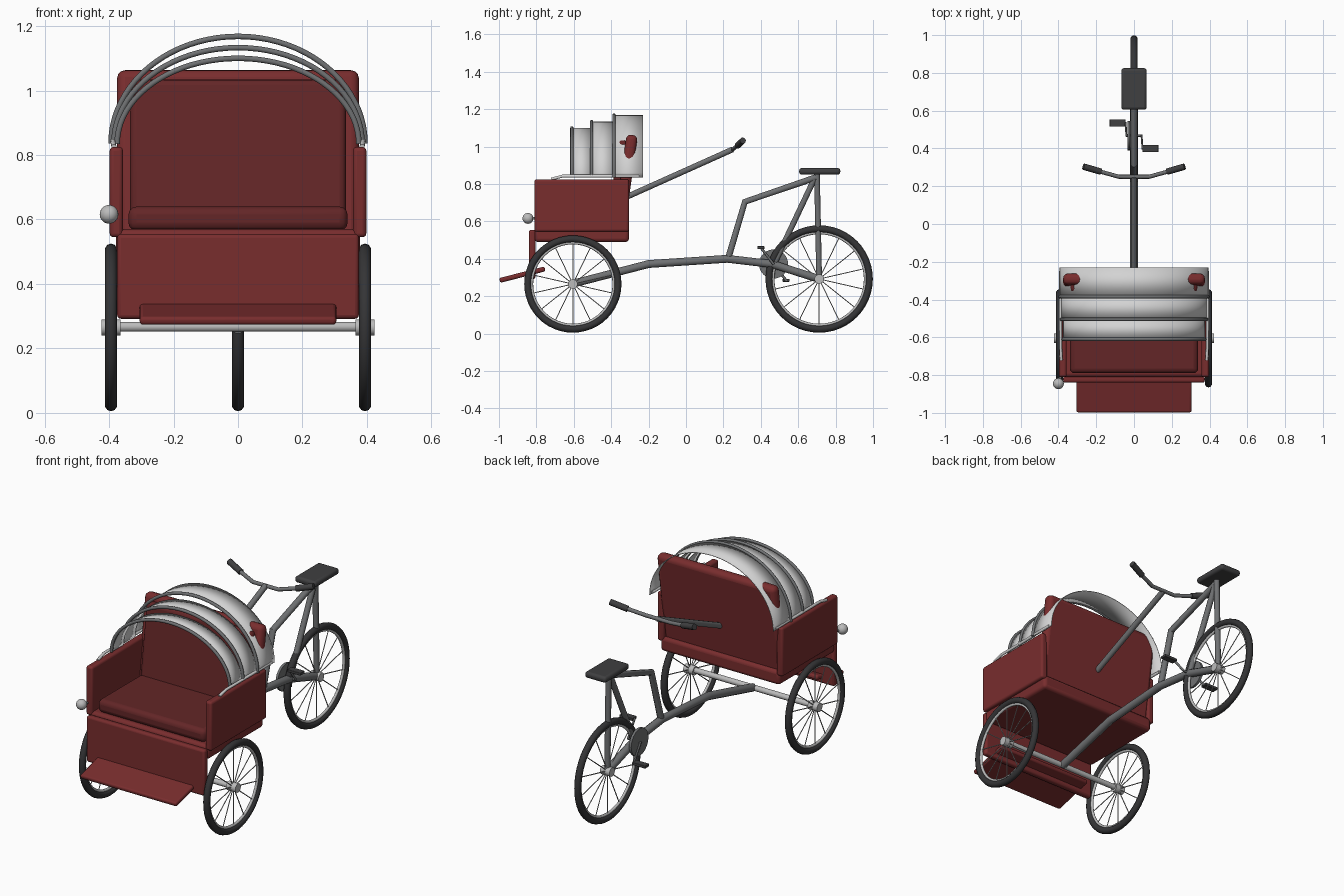
import bpy, math
from mathutils import Vector

if "Cube" in bpy.data.objects:
    bpy.data.objects.remove(bpy.data.objects["Cube"])


def material(name, rgb):
    m = bpy.data.materials.new(name)
    m.diffuse_color = (*rgb, 1)
    m.use_nodes = True
    m.node_tree.nodes["Principled BSDF"].inputs["Base Color"].default_value = m.diffuse_color
    return m


RED = material("red paint", (0.19, 0.026, 0.027))
MAROON = material("maroon upholstery", (0.125, 0.019, 0.02))
CLOTH = material("pale canopy", (0.65, 0.65, 0.65))
STEEL = material("grey steel", (0.16, 0.165, 0.17))
CHROME = material("light metal", (0.5, 0.5, 0.5))
RUBBER = material("black rubber", (0.035, 0.035, 0.037))
PAD = material("dark pad", (0.05, 0.05, 0.052))


def finish(ob, name, mat, smooth=True):
    ob.name = name
    ob.data.materials.clear()
    ob.data.materials.append(mat)
    if smooth:
        bpy.ops.object.select_all(action='DESELECT')
        ob.select_set(True)
        bpy.context.view_layer.objects.active = ob
        bpy.ops.object.shade_smooth_by_angle(angle=math.radians(40))
    return ob


def box(name, lo, hi, mat, bevel=0.012, tilt=0.0):
    """Rounded box between two corners, tilted about x through its centre."""
    lo, hi = Vector(lo), Vector(hi)
    bpy.ops.mesh.primitive_cube_add(size=1)
    ob = bpy.context.object
    for v in ob.data.vertices:
        v.co = Vector(a * b for a, b in zip(v.co, hi - lo))
    ob.location = (lo + hi) / 2
    ob.rotation_euler.x = tilt
    if bevel:
        mod = ob.modifiers.new("rounding", 'BEVEL')
        mod.width, mod.segments = bevel, 3
    return finish(ob, name, mat)


def tube(name, paths, radius, mat, sides=3):
    """Mesh tubes swept along one or more point paths."""
    cu = bpy.data.curves.new(name, 'CURVE')
    cu.dimensions = '3D'
    cu.bevel_depth, cu.bevel_resolution = radius, sides
    cu.use_fill_caps = True
    for path in paths:
        sp = cu.splines.new('POLY')
        sp.points.add(len(path) - 1)
        for p, co in zip(sp.points, path):
            p.co = (*co, 1)
    tmp = bpy.data.objects.new(name + "_path", cu)
    bpy.context.collection.objects.link(tmp)
    deps = bpy.context.evaluated_depsgraph_get()
    me = bpy.data.meshes.new_from_object(tmp.evaluated_get(deps))
    bpy.data.objects.remove(tmp)
    ob = bpy.data.objects.new(name, me)
    bpy.context.collection.objects.link(ob)
    return finish(ob, name, mat)


def ring(name, centre, major, minor, mat):
    bpy.ops.mesh.primitive_torus_add(location=centre, rotation=(0, math.pi / 2, 0),
                                     major_radius=major, minor_radius=minor,
                                     major_segments=48, minor_segments=10)
    return finish(bpy.context.object, name, mat)


def disc(name, centre, radius, width, mat):
    bpy.ops.mesh.primitive_cylinder_add(vertices=24, radius=radius, depth=width,
                                        location=centre, rotation=(0, math.pi / 2, 0))
    return finish(bpy.context.object, name, mat)


def wheel(name, x, y, z, r):
    ring(name + "_tyre", (x, y, z), r - 0.019, 0.019, RUBBER)
    ring(name + "_rim", (x, y, z), r - 0.04, 0.008, CHROME)
    disc(name + "_hub", (x, y, z), 0.025, 0.06, CHROME)
    spokes = []
    for i in range(14):
        a = 2 * math.pi * i / 14
        d = Vector((0, math.sin(a), math.cos(a)))
        c = Vector((x, y, z))
        spokes.append([c + d * 0.02, c + d * (r - 0.04)])
    tube(name + "_spokes", spokes, 0.0028, CHROME, 1)


# Wheels and front axle
for side, tag in ((-1, "left"), (1, "right")):
    wheel("front_wheel_" + tag, side * 0.394, -0.605, 0.265, 0.26)
wheel("rear_wheel", 0, 0.712, 0.292, 0.287)
tube("front_axle", [[(-0.42, -0.605, 0.267), (0.42, -0.605, 0.267)]], 0.016, CHROME)

# Passenger tub
box("tub_floor", (-0.378, -0.81, 0.49), (0.378, -0.305, 0.57), RED, 0.018)
box("front_apron", (-0.375, -0.84, 0.292), (0.375, -0.805, 0.555), RED)
box("footboard", (-0.305, -1.0, 0.302), (0.305, -0.75, 0.328), RED, 0.01, 0.25)
for side, tag in ((-1, "left"), (1, "right")):
    xs = sorted((side * 0.357, side * 0.398))
    box("side_panel_" + tag, (xs[0], -0.81, 0.545), (xs[1], -0.305, 0.825), RED)
    tube("canopy_rail_" + tag, [[(side * 0.385, -0.72, 0.826), (side * 0.388, -0.66, 0.842),
                                 (side * 0.39, -0.25, 0.842)]], 0.008, CLOTH)

# Seat and reclined back
box("backrest", (-0.375, -0.355, 0.53), (0.375, -0.295, 1.065), RED, 0.025, -0.14)
box("back_cushion", (-0.335, -0.39, 0.59), (0.335, -0.335, 1.035), MAROON, 0.02, -0.14)
box("seat_cushion", (-0.34, -0.79, 0.565), (0.34, -0.36, 0.64), MAROON, 0.025)


# Canopy: three stepped hoops, each carrying a strip of cloth
def arch(y, a, top, steps=40):
    base = 0.835
    return [(-a * math.cos(math.pi * i / steps), y,
             base + (top - base) * math.sin(math.pi * i / steps)) for i in range(steps + 1)]


strips = ((-0.61, -0.505, 0.375, 1.10), (-0.505, -0.385, 0.385, 1.133), (-0.385, -0.23, 0.394, 1.168))
for n, (y0, y1, a, top) in enumerate(strips, 1):
    tube("canopy_hoop_%d" % n, [arch(y0, a, top)], 0.009, STEEL)
    front, back = arch(y0, a, top), arch(y1, a, top)
    k = len(front)
    me = bpy.data.meshes.new("canopy_cloth")
    me.from_pydata(front + back, [], [(i, i + 1, k + i + 1, k + i) for i in range(k - 1)])
    cloth = bpy.data.objects.new("canopy_cloth", me)
    bpy.context.collection.objects.link(cloth)
    cloth.modifiers.new("thickness", 'SOLIDIFY').thickness = 0.004
    finish(cloth, "canopy_cloth_%d" % n, CLOTH)

# Headlamp
bpy.ops.mesh.primitive_uv_sphere_add(segments=20, ring_count=12, radius=0.029,
                                     location=(-0.4, -0.845, 0.616))
finish(bpy.context.object, "headlamp", CHROME)
tube("headlamp_bracket", [[(-0.4, -0.84, 0.616), (-0.385, -0.8, 0.616)]], 0.007, STEEL)

# Cycle frame
tube("main_beam", [[(0, -0.605, 0.267), (0, -0.2, 0.372), (0, 0.22, 0.4),
                    (0, 0.46, 0.372), (0, 0.712, 0.292)]], 0.022, STEEL)
tube("top_tube", [[(0, 0.225, 0.4), (0, 0.315, 0.705), (0, 0.695, 0.835)]], 0.018, STEEL)
tube("seat_tubes", [[(0, 0.47, 0.37), (0, 0.69, 0.835)],
                    [(0, 0.712, 0.292), (0, 0.7, 0.86)]], 0.016, STEEL)
box("saddle", (-0.067, 0.605, 0.85), (0.067, 0.825, 0.885), PAD, 0.014)

# Steering bar and grips
tube("steering_stem", [[(0, -0.33, 0.725), (0, 0.25, 0.985)]], 0.016, STEEL)
tube("handlebar", [[(-0.26, 0.3, 1.03), (-0.17, 0.275, 1.005), (-0.08, 0.25, 0.985),
                    (0.08, 0.25, 0.985), (0.17, 0.275, 1.005), (0.26, 0.3, 1.03)]], 0.011, STEEL)
tube("grips", [[(s * 0.175, 0.277, 1.006), (s * 0.268, 0.304, 1.032)] for s in (-1, 1)], 0.017, PAD)

# Chainring, cranks and pedals
disc("chainring", (-0.028, 0.468, 0.372), 0.078, 0.014, STEEL)
tube("cranks", [[(-0.085, 0.535, 0.285), (-0.045, 0.535, 0.285), (-0.04, 0.468, 0.372),
                 (0.04, 0.468, 0.372), (0.045, 0.4, 0.46), (0.09, 0.4, 0.46)]], 0.007, STEEL)
for s, y, z, tag in ((-1, 0.535, 0.285, "left"), (1, 0.4, 0.46, "right")):
    box("pedal_" + tag, (s * 0.087 - 0.042, y - 0.019, z - 0.008),
        (s * 0.087 + 0.042, y + 0.019, z + 0.008), PAD, 0.003)
